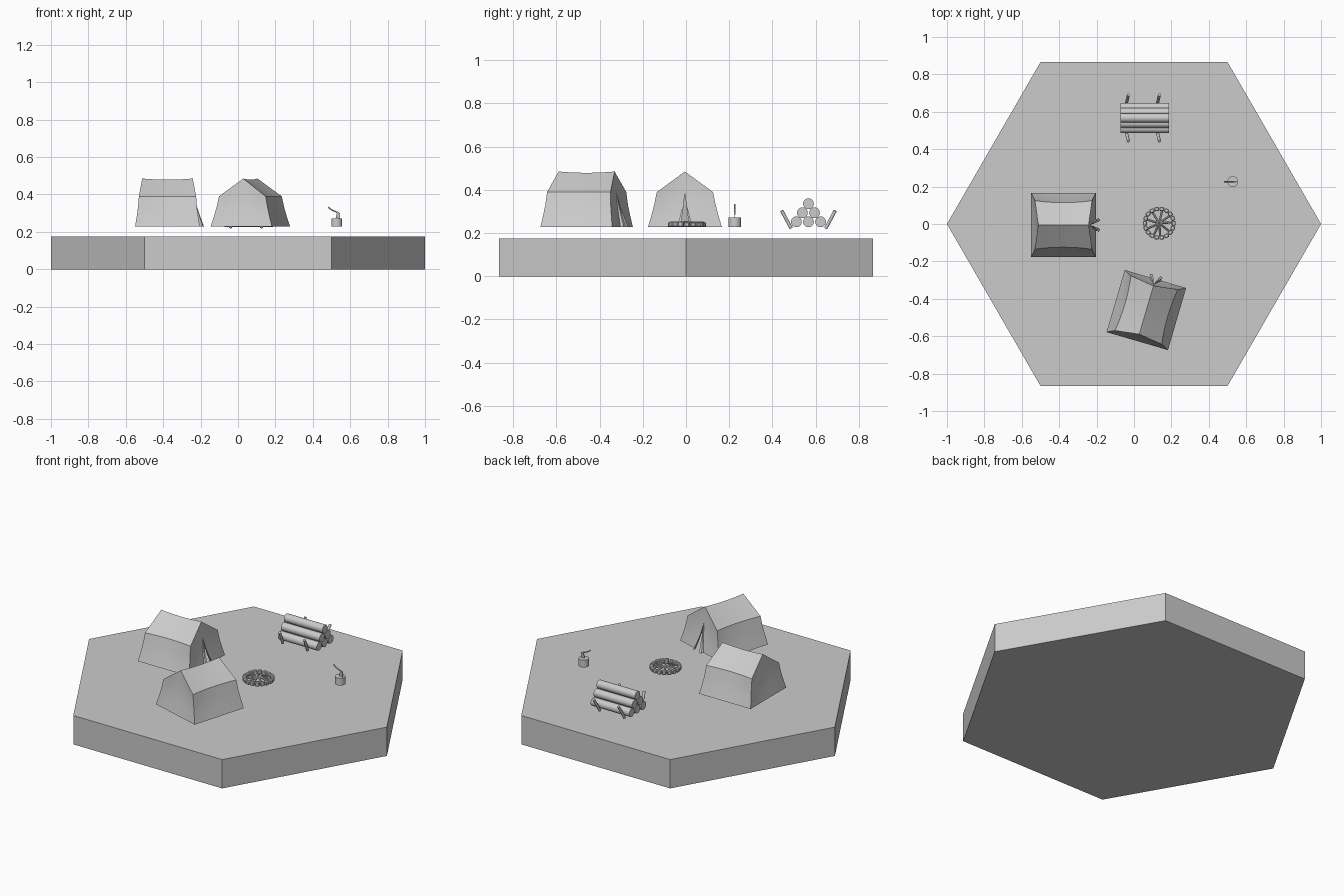
import bpy, bmesh, math, random
from mathutils import Vector, Matrix

if "Cube" in bpy.data.objects:
    bpy.data.objects.remove(bpy.data.objects["Cube"])

random.seed(4)
G = 0.228  # height on which all the props rest


def finish(name, bm, smooth=None):
    bmesh.ops.recalc_face_normals(bm, faces=bm.faces[:])
    me = bpy.data.meshes.new(name)
    bm.to_mesh(me)
    bm.free()
    ob = bpy.data.objects.new(name, me)
    bpy.context.collection.objects.link(ob)
    if smooth:
        bpy.ops.object.select_all(action='DESELECT')
        ob.select_set(True)
        bpy.context.view_layer.objects.active = ob
        bpy.ops.object.shade_smooth_by_angle(angle=math.radians(smooth))
    return ob


def rod(bm, a, b, r, r2=None, sides=16):
    a, b = Vector(a), Vector(b)
    d = b - a
    m = Matrix.Translation((a + b) / 2) @ d.to_track_quat('Z', 'Y').to_matrix().to_4x4()
    bmesh.ops.create_cone(bm, cap_ends=True, segments=sides, radius1=r,
                          radius2=r if r2 is None else r2, depth=d.length, matrix=m)


def box(bm, loc, size, rot=0.0):
    m = Matrix.Translation(loc) @ Matrix.Rotation(rot, 4, 'Z') @ Matrix.Diagonal((*size, 1))
    bmesh.ops.create_cube(bm, size=1, matrix=m)


def grid(bm, rows):
    vs = [[bm.verts.new(p) for p in row] for row in rows]
    for r0, r1 in zip(vs, vs[1:]):
        for i in range(len(r0) - 1):
            bm.faces.new((r0[i], r0[i + 1], r1[i + 1], r1[i]))


# Hexagonal ground slab
bm = bmesh.new()
rod(bm, (0, 0, 0), (0, 0, 0.175), 1, sides=6)
bmesh.ops.rotate(bm, verts=bm.verts[:], matrix=Matrix.Rotation(math.radians(30), 3, 'Z')
                 if abs(max(v.co.x for v in bm.verts) - 1) > 0.01 else Matrix.Identity(3))
finish("ground_slab", bm)


# Tents: (half length, half width, height) levels from hem to eave, then ridge
LEVELS = [(0.173, 0.171, 0), (0.165, 0.156, 0.05), (0.158, 0.143, 0.10), (0.153, 0.130, 0.162)]
RIDGE_LEN, RIDGE_H = 0.135, 0.257
N = 8


def tent(name, x, y, angle):
    bm = bmesh.new()
    us = [-1 + 2 * i / N for i in range(N + 1)]
    for s in (-1, 1):
        # side wall sagging inwards, and roof panel
        wall = []
        for L, W, h in LEVELS:
            k = h / 0.162
            wall.append([(u * L, s * (W - 0.011 * k * (1 - u * u)), h) for u in us])
        ridge = [(u * RIDGE_LEN, 0, RIDGE_H - 0.006 * (1 - u * u)) for u in us]
        grid(bm, wall)
        grid(bm, [wall[-1], ridge])
        # back and front gables, the front one split by the door slit
        for e in (-1, 1):
            rows, flap = [], []
            for L, W, h in LEVELS:
                k = h / 0.162
                slit = 0.034 * (1 - k) ** 1.4 if e > 0 else 0
                row = []
                for i in range(5):
                    t = i / 4
                    yy = slit + (W - slit) * t
                    row.append((e * (L - 0.011 * k * (1 - t * t)), s * yy, h))
                rows.append(row)
                out = 0.022 * (1 - k)
                flap.append([row[0], (row[0][0] + out, s * (slit * 0.65), h),
                             (row[0][0] + out * 0.75, s * (slit * 1.1), h)])
            grid(bm, rows)
            for i in range(4):
                bm.faces.new([bm.verts.new(p) for p in
                              (rows[-1][i], rows[-1][i + 1], (e * RIDGE_LEN, 0, RIDGE_H))])
            if e > 0:
                grid(bm, flap)
    bmesh.ops.remove_doubles(bm, verts=bm.verts[:], dist=0.0005)
    ob = finish(name, bm, 25)
    ob.location = (x, y, G)
    ob.rotation_euler.z = math.radians(angle)


tent("west_tent", -0.377, -0.005, 0)
tent("south_tent", 0.066, -0.46, 73.7)

# Fire pit: ring of stones with sticks meeting in the middle
C = Vector((0.135, 0.004, G))
bm = bmesh.new()
for i in range(18):
    a = 2 * math.pi * i / 18
    h = random.uniform(0.021, 0.026)
    box(bm, C + Vector((0.077 * math.cos(a), 0.077 * math.sin(a), h / 2)), (0.022, 0.025, h), a)
bmesh.ops.bevel(bm, geom=bm.edges[:], offset=0.004, segments=1, affect='EDGES')
finish("fire_stones", bm)
bm = bmesh.new()
for i in range(9):
    a = 2 * math.pi * i / 9 + random.uniform(-0.12, 0.12)
    d = Vector((math.cos(a), math.sin(a), 0))
    rod(bm, C + d * 0.066 + Vector((0, 0, 0.005)), C + d * 0.004 + Vector((0, 0, 0.023)), 0.006, sides=8)
finish("fire_sticks", bm, 40)

# Log pile with leaning stakes on both sides
bm = bmesh.new()
for row, n in enumerate((3, 2, 1)):
    for i in range(n):
        y, z = 0.567 + (i - (n - 1) / 2) * 0.056, G + 0.024 + row * 0.042
        rod(bm, (-0.072, y, z), (0.187, y, z), 0.025, sides=20)
finish("log_pile", bm, 40)
bm = bmesh.new()
for x in (-0.04, 0.126):
    for s in (-1, 1):
        rod(bm, (x, 0.567 + s * 0.08, 0.222), (x + 0.01, 0.567 + s * 0.124, 0.304), 0.008, sides=12)
finish("log_stakes", bm, 40)

# Chopping stump
bm = bmesh.new()
rod(bm, (0.528, 0.226, G), (0.528, 0.226, 0.272), 0.029, sides=20)
finish("chopping_stump", bm, 40)

# Axe: bent handle and wedge head biting the stump
bm = bmesh.new()
pts = [(0.483, 0.332), (0.498, 0.319), (0.520, 0.309), (0.545, 0.295)]
for a, b in zip(pts, pts[1:]):
    rod(bm, (a[0], 0.226, a[1]), (b[0], 0.226, b[1]), 0.0035, sides=8)
finish("axe_handle", bm, 40)
bm = bmesh.new()
prof = [(0.531, 0.309, 0.004), (0.546, 0.301, 0.004), (0.546, 0.270, 0.0006), (0.522, 0.274, 0.0006)]
sides = [[bm.verts.new((x, 0.226 + s * w, z)) for x, z, w in prof] for s in (-1, 1)]
for f in sides:
    bm.faces.new(f)
for i in range(4):
    j = (i + 1) % 4
    bm.faces.new((sides[0][i], sides[0][j], sides[1][j], sides[1][i]))
finish("axe_head", bm)
